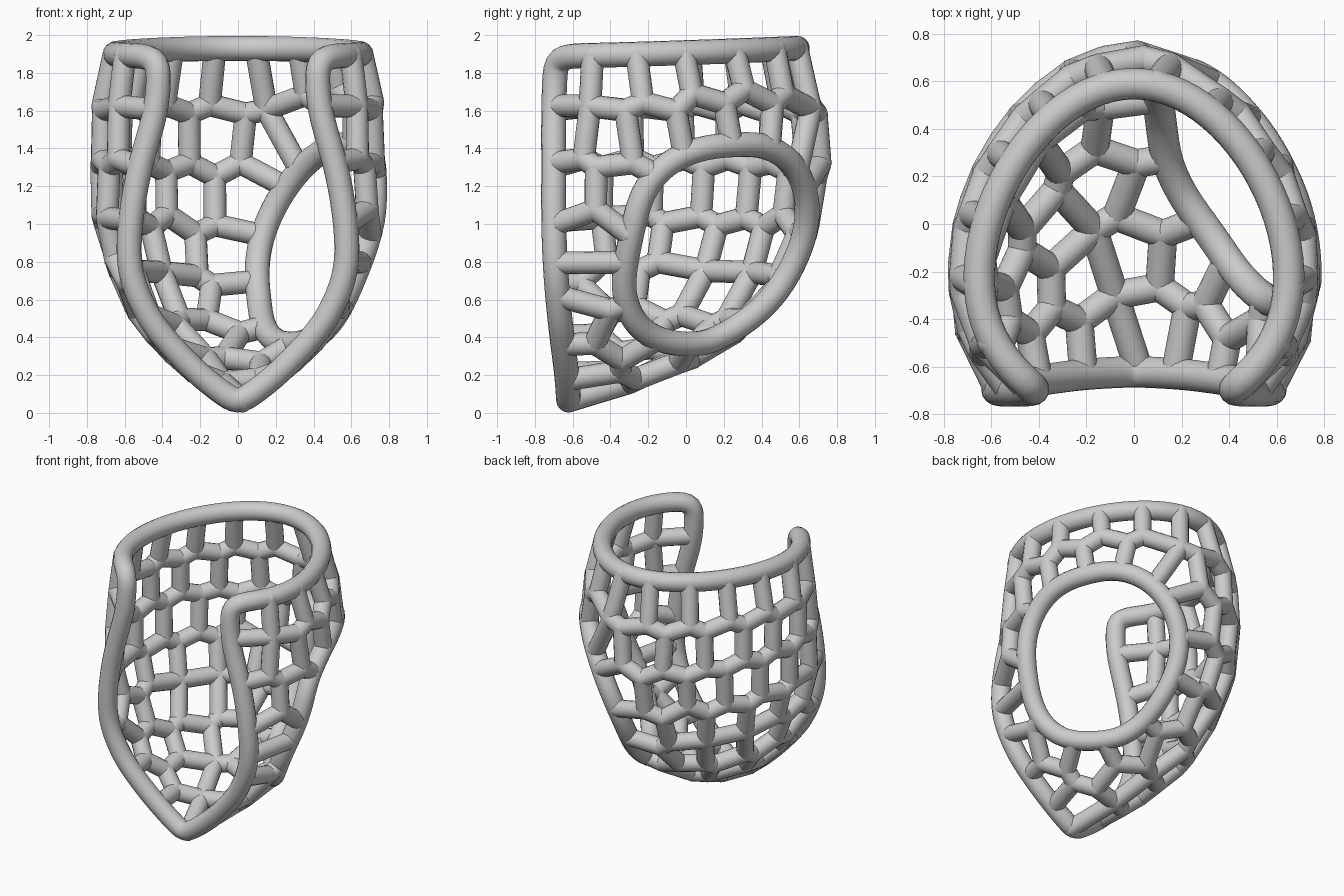
import bpy, bmesh, math
from mathutils import Vector, Matrix
from mathutils.kdtree import KDTree
from mathutils.bvhtree import BVHTree

if "Cube" in bpy.data.objects:
    bpy.data.objects.remove(bpy.data.objects["Cube"])

STRUT_R, RIM_R = 0.06, 0.066
NU, NV = 110, 110

# Shell sections from top to keel: back (y, z), front edge (x, y, z), handle x, side handle (x, y)
ROWS = [
    (.60, 1.93, .42, -.69, 1.89, .50, .95, -.35),
    (.69, 1.60, .43, -.70, 1.62, .50, 1.08, -.30),
    (.71, 1.30, .52, -.70, 1.30, .50, 1.02, -.20),
    (.65, .95, .57, -.70, 1.00, .50, .95, -.20),
    (.48, .62, .57, -.69, .75, .48, .74, -.20),
    (.25, .42, .48, -.67, .52, .40, .60, -.20),
    (.00, .27, .35, -.65, .35, .30, .42, -.35),
    (-.30, .15, .19, -.63, .19, .15, .22, -.45),
    (-.62, .045, 0, -.62, .045, 0, 0, -.62),
]


def row_at(v):
    i = min(int(v), len(ROWS) - 2)
    t = v - i
    a, b, c, d = (ROWS[min(max(k, 0), len(ROWS) - 1)] for k in (i - 1, i, i + 1, i + 2))
    return [.5 * (2 * q + (r - p) * t + (2 * p - 5 * q + 4 * r - s) * t * t
                  + (3 * q - p - 3 * r + s) * t ** 3) for p, q, r, s in zip(a, b, c, d)]


def surf(u, v):
    yb, zb, fx, fy, fz, hx, sx, sy = row_at(v)
    t, w = abs(u), 1 - abs(u)
    pts = (Vector((0, yb, zb)), Vector((hx, yb, zb)), Vector((sx, sy, fz)), Vector((fx, fy, fz)))
    p = pts[0] * w**3 + pts[1] * 3 * w * w * t + pts[2] * 3 * w * t * t + pts[3] * t**3
    p.x *= 1 if u >= 0 else -1
    return p


# Round side opening, measured in a vertical plane facing back right
HC, E1, HN = Vector((.4, .16, .89)), Vector((-.546, .838, 0)), Vector((.838, .546, 0))


def hole_power(e):
    return 1.9 if e > 0 else 2.6


def hole_lift(e):
    return .13 * max(e, 0)


def in_hole(p):
    d = p - HC
    e = d.dot(E1)
    n = hole_power(e)
    return p.x > 0 and abs(e / .54) ** n + abs((d.z - hole_lift(e)) / .53) ** n < 1


# Guide surface
bm = bmesh.new()
grid = [[bm.verts.new(surf(2 * i / NU - 1, 8 * j / NV)) for i in range(NU + 1)] for j in range(NV + 1)]
for j in range(NV):
    for i in range(NU):
        bm.faces.new((grid[j][i], grid[j][i + 1], grid[j + 1][i + 1], grid[j + 1][i]))
bmesh.ops.remove_doubles(bm, verts=bm.verts, dist=.0005)
bvh = BVHTree.FromBMesh(bm)
bmesh.ops.delete(bm, geom=[v for v in bm.verts if in_hole(v.co)], context='VERTS')
bm.verts.ensure_lookup_table()
weight = [sum(f.calc_area() / len(f.verts) for f in v.link_faces) for v in bm.verts]

# Cell centres in staggered rows, counted outwards from the back
sites = []
for k, v in enumerate((.42, 1.48, 2.45, 3.35, 4.35, 5.4, 6.4, 7.4)):
    for side in (-1, 1):
        run, want, last = 0, .135 * (k % 2), surf(0, v)
        if want == 0 and side < 0:
            want = .27
        end = sum((surf((i + 1) / 200, v) - surf(i / 200, v)).length for i in range(200))
        for i in range(201):
            p = surf(side * i / 200, v)
            run += (p - last).length
            last = p
            if run >= want and run < end - .06:
                want += .27
                if not in_hole(p):
                    sites.append(p)


def label_verts():
    kd = KDTree(len(sites))
    for i, s in enumerate(sites):
        kd.insert(s, i)
    kd.balance()
    return [kd.find(v.co)[1] for v in bm.verts]


# Relax the cells to an even honeycomb
for step in range(10):
    labels = label_verts()
    acc = [[Vector(), 0] for s in sites]
    for v, l, w in zip(bm.verts, labels, weight):
        acc[l][0] += v.co * w
        acc[l][1] += w
    sites = [a / w for a, w in acc if w > 0]
labels = label_verts()

# Lattice joints: where three cells meet, or two cells meet an edge
nodes = []


def add_node(p, cells):
    for n in nodes:
        if (n[0] - p).length < .06:
            n[1] |= cells
            return
    nodes.append([p, cells])


for e in bm.edges:
    cells = {labels[v.index] for v in e.verts}
    if e.is_boundary and len(cells) == 2:
        add_node((e.verts[0].co + e.verts[1].co) / 2, cells)
for f in bm.faces:
    cells = {labels[v.index] for v in f.verts}
    if len(cells) > 2:
        add_node(f.calc_center_median(), cells)
bm.free()

# Struts between joints that share two cells
pairs = {}
for i, (p, cells) in enumerate(nodes):
    for a in cells:
        for b in cells:
            if a < b:
                pairs.setdefault((a, b), []).append(i)
links = set()
for ids in pairs.values():
    if len(ids) > 1:
        axis = max((nodes[j][0] - nodes[i][0] for i in ids for j in ids), key=lambda d: d.length)
        ids.sort(key=lambda i: nodes[i][0].dot(axis))
        links |= {tuple(sorted(q)) for q in zip(ids, ids[1:])}

lat = bmesh.new()
for a, b in links:
    p, q = nodes[a][0], nodes[b][0]
    m = Matrix.Translation((p + q) / 2) @ (q - p).to_track_quat('Z', 'Y').to_matrix().to_4x4()
    bmesh.ops.create_cone(lat, cap_ends=False, segments=16, radius1=STRUT_R, radius2=STRUT_R,
                          depth=(q - p).length, matrix=m)
for p, cells in nodes:
    bmesh.ops.create_icosphere(lat, subdivisions=2, radius=STRUT_R * 1.03, matrix=Matrix.Translation(p))
for f in lat.faces:
    f.smooth = True
me = bpy.data.meshes.new("honeycomb_lattice")
lat.to_mesh(me)
bpy.context.collection.objects.link(bpy.data.objects.new("honeycomb_lattice", me))


# Closed tube through points
def tube(name, pts, passes):
    for s in range(passes):
        pts = [(pts[i - 1] + 2 * p + pts[(i + 1) % len(pts)]) / 4 for i, p in enumerate(pts)]
    cu = bpy.data.curves.new(name, 'CURVE')
    cu.dimensions = '3D'
    cu.bevel_depth, cu.bevel_resolution = RIM_R, 6
    sp = cu.splines.new('POLY')
    sp.points.add(len(pts) - 1)
    for c, p in zip(sp.points, pts):
        c.co = (*p, 1)
    sp.use_cyclic_u = True
    bpy.context.collection.objects.link(bpy.data.objects.new(name, cu))


# Outer rim: along the top, then down and up the front opening
top = [surf(i / 30 - 1, 0) for i in range(61)]
front = [surf(1, j / 7) for j in range(1, 57)]
back_up = [Vector((-p.x, p.y, p.z)) for p in reversed(front[:-1])]
tube("outer_rim", top + front + back_up, 7)

# Side opening rim
ring = []
for i in range(72):
    a = i * math.tau / 72
    c, s = math.cos(a), math.sin(a)
    n = 2 / hole_power(c)
    e = .54 * math.copysign(abs(c) ** n, c)
    o = HC + E1 * e + Vector((0, 0, .53 * math.copysign(abs(s) ** n, s) + hole_lift(e)))
    hit = bvh.ray_cast(o + HN * 2, -HN)[0]
    if hit:
        ring.append(hit)
tube("side_opening_rim", ring, 3)
